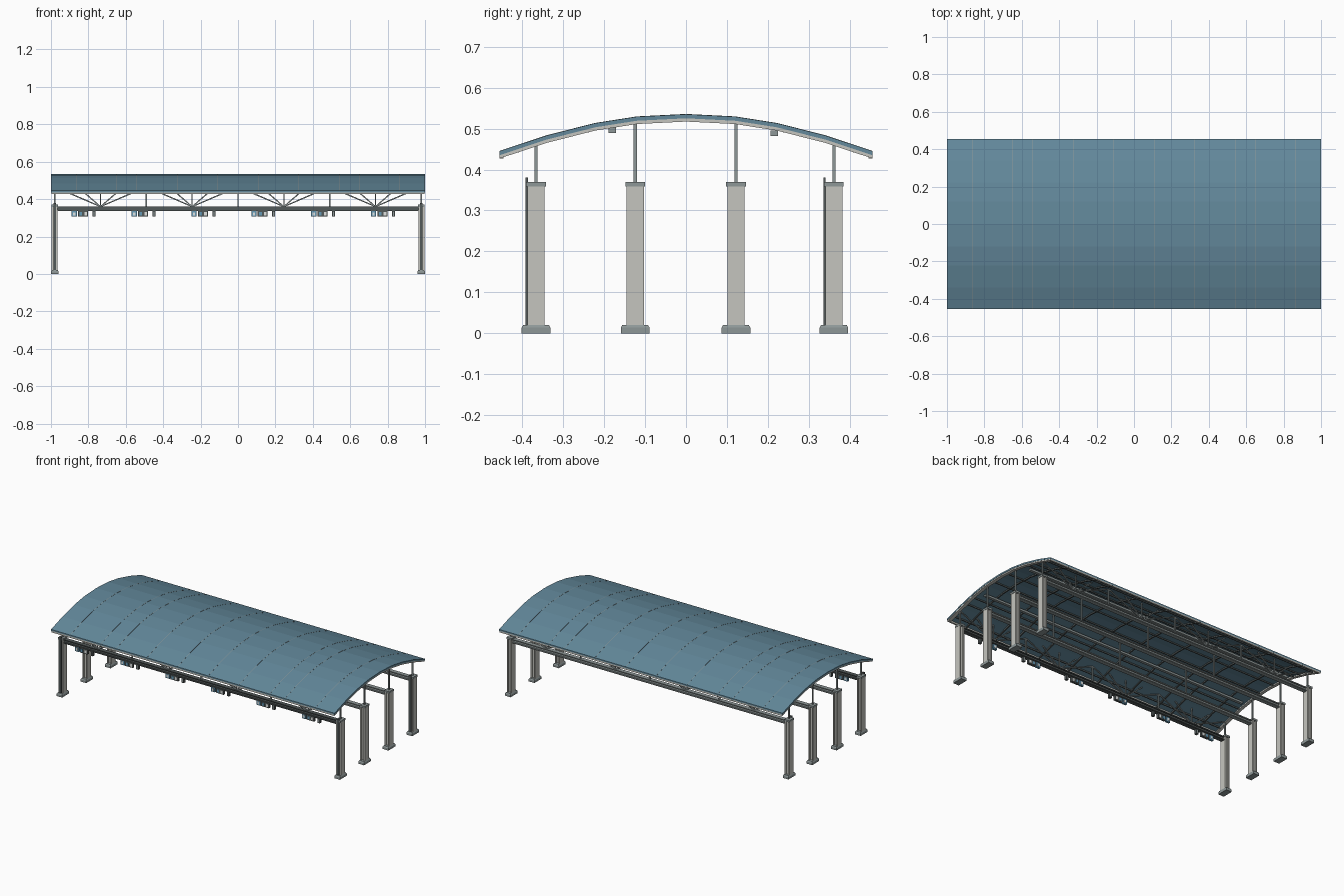
import bpy
from mathutils import Vector

cube = bpy.data.objects.get("Cube")
if cube:
    bpy.data.objects.remove(cube)


def material(name, r, g, b):
    m = bpy.data.materials.new(name)
    m.use_nodes = True
    m.diffuse_color = (r, g, b, 1)
    m.node_tree.nodes["Principled BSDF"].inputs["Base Color"].default_value = (r, g, b, 1)
    return m


BLUE = material("roof blue", 0.125, 0.25, 0.33)
PALE = material("pale grey", 0.56, 0.56, 0.52)
STEEL = material("steel grey", 0.27, 0.31, 0.31)
DARK = material("dark grey", 0.085, 0.1, 0.1)
SIGN = material("sign blue", 0.13, 0.32, 0.47)
WHITE = material("sign white", 0.75, 0.77, 0.76)


def mesh_object(name, verts, faces, mat):
    me = bpy.data.meshes.new(name)
    me.from_pydata(verts, [], faces)
    me.materials.append(mat)
    ob = bpy.data.objects.new(name, me)
    bpy.context.collection.objects.link(ob)
    return ob


BOX_FACES = [(0, 3, 2, 1), (4, 5, 6, 7), (0, 1, 5, 4), (1, 2, 6, 5), (2, 3, 7, 6), (3, 0, 4, 7)]


def box(name, x, y, z0, z1, w, d, mat, taper=0):
    """Upright box centred on x, y; taper narrows the top."""
    verts = []
    for z, t in ((z0, 0), (z1, taper)):
        a, b = w / 2 - t, d / 2 - t
        verts += [(x - a, y - b, z), (x + a, y - b, z), (x + a, y + b, z), (x - a, y + b, z)]
    return mesh_object(name, verts, BOX_FACES, mat)


def bar(name, start, end, t, mat):
    """Square bar in the x-z plane between two points."""
    p, q = Vector(start), Vector(end)
    side = (q - p).normalized().cross(Vector((0, 1, 0))) * t / 2
    deep = Vector((0, t / 2, 0))
    verts = [c + o for c in (p, q) for o in (-side - deep, side - deep, side + deep, deep - side)]
    return mesh_object(name, verts, BOX_FACES, mat)


# Arched roof section, mirrored about the ridge
HALF = [(0, 0.535), (0.12, 0.529), (0.222, 0.513), (0.34, 0.483), (0.455, 0.445)]
ARCH = [(-y, z) for y, z in HALF[:0:-1]] + HALF


def roof_z(y):
    for (a, za), (b, zb) in zip(ARCH, ARCH[1:]):
        if a <= y <= b:
            return za + (zb - za) * (y - a) / (b - a)


def arch(name, x0, x1, top, bottom, mat):
    """Arched strip between two heights measured from the roof line."""
    outline = [(y, z + top) for y, z in ARCH] + [(y, z + bottom) for y, z in reversed(ARCH)]
    n, k = len(outline), len(ARCH)
    verts = [(x, y, z) for x in (x0, x1) for y, z in outline]
    faces = [(i, (i + 1) % n, (i + 1) % n + n, i + n) for i in range(n)]
    for i in range(k - 1):
        quad = (i, n - 1 - i, n - 2 - i, i + 1)
        faces += [quad, tuple(v + n for v in reversed(quad))]
    ob = mesh_object(name, verts, faces, mat)
    ob.data.update()
    return ob


arch("roof_sheet", -1, 1, 0, -0.01, BLUE)
for s in (-1, 1):
    arch("end_rib", s * 0.988 - 0.01, s * 0.988 + 0.01, -0.01, -0.018, PALE)
    box("eave_trim", 0, s * 0.45, 0.427, 0.437, 1.98, 0.01, PALE)
    for x in (0.108, 0.325, 0.541, 0.65, 0.865):
        arch("rafter", s * x - 0.004, s * x + 0.004, -0.01, -0.018, DARK)
        arch("roof_seam", s * x - 0.001, s * x + 0.001, 0.0006, -0.001, STEEL)

# Purlins and service rails under the roof
for y in (-0.41, -0.3, -0.24, -0.06, 0.06, 0.24, 0.3, 0.41):
    box("purlin", 0, y, roof_z(y) - 0.018, roof_z(y) - 0.008, 1.96, 0.006, DARK)
box("service_rail", 0, -0.18, 0.489, 0.502, 1.9, 0.018, STEEL)
box("service_rail", 0, 0.215, 0.482, 0.495, 1.9, 0.018, STEEL)


def column(x, y):
    box("column_base", x, y, 0, 0.014, 0.04, 0.07, STEEL)
    box("column_base_top", x, y, 0.014, 0.021, 0.04, 0.07, STEEL, 0.004)
    for s in (-1, 1):
        box("column_flange", x + s * 0.012, y, 0.02, 0.36, 0.008, 0.042, PALE)
    box("column_web", x, y, 0.02, 0.36, 0.02, 0.026, PALE)
    box("column_cap", x, y, 0.358, 0.37, 0.036, 0.048, STEEL)


# Four rows of columns, beams and roof supports
ROWS = (-0.366, -0.124, 0.122, 0.361)
BAY = 0.49
for row, y in enumerate(ROWS):
    top = roof_z(y) - 0.01
    mat = DARK if row == 0 else STEEL
    for x in (-0.98, 0.98):
        column(x, y)
        if row in (0, 3):
            box("down_pipe", x, y - 0.023, 0.02, 0.38, 0.014, 0.006, DARK)
    for z0, z1, d in ((0.336, 0.342, 0.026), (0.342, 0.355, 0.01), (0.355, 0.361, 0.026)):
        box("long_beam", 0, y, z0, z1, 1.95, d, STEEL if d > 0.02 and row else mat)
    for i in range(-2, 3):
        box("roof_post", i * BAY * 0.9999, y, 0.36, top, 0.008, 0.008, STEEL)
    # Fans of struts on the outer rows
    if row in (0, 3):
        for i in range(4):
            x = (i - 1.5) * BAY
            for f in (-0.5, -0.25, 0, 0.25, 0.5):
                bar("fan_strut", (x, y, 0.36), (x + f * BAY, y, top), 0.006, STEEL)

# Sign clusters hung below the front beam
for i in range(6):
    x, y = -0.875 + 0.32 * i, ROWS[0]
    box("small_sign", x, y, 0.306, 0.337, 0.028, 0.014, SIGN)
    box("small_sign_panel", x, y, 0.313, 0.329, 0.012, 0.018, WHITE)
    box("large_sign", x + 0.047, y, 0.306, 0.337, 0.054, 0.014, DARK)
    for dx in (-0.012, 0.014):
        box("large_sign_panel", x + 0.047 + dx, y, 0.312, 0.33, 0.014, 0.018, WHITE if dx > 0 else SIGN)
    box("hanging_lamp", x + 0.106, y, 0.306, 0.337, 0.016, 0.016, DARK)
    box("hanging_lamp_face", x + 0.106, y, 0.311, 0.331, 0.006, 0.019, STEEL)
